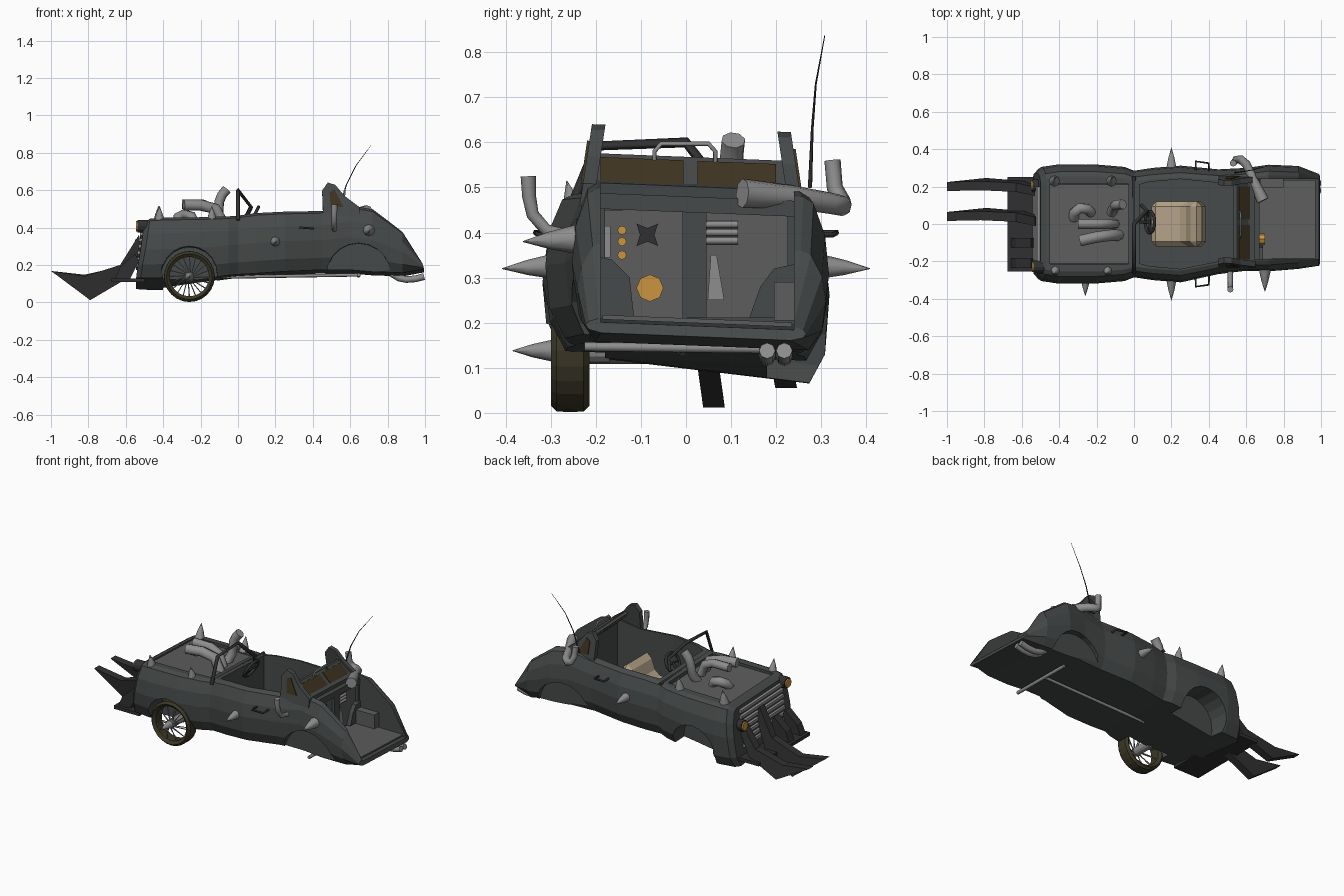
import bpy, bmesh, math
from mathutils import Vector

if "Cube" in bpy.data.objects:
    bpy.data.objects.remove(bpy.data.objects["Cube"])

def mat(name, *c):
    m = bpy.data.materials.new(name)
    m.diffuse_color = (*c, 1)
    m.use_nodes = True
    m.node_tree.nodes["Principled BSDF"].inputs["Base Color"].default_value = m.diffuse_color
    return m
DARK, BLACK = mat("dark_paint", .062, .068, .068), mat("black_steel", .03, .03, .032)
STEEL, PANEL = mat("steel", .27, .27, .27), mat("panel_grey", .11, .11, .11)
TYRE, GLASS = mat("rubber", .045, .04, .02), mat("brown_glass", .05, .035, .015)
GOLD, TAN = mat("amber", .6, .3, .05), mat("tan_hide", .45, .36, .24)

def finish(name, bm, m):
    bmesh.ops.recalc_face_normals(bm, faces=bm.faces)
    me = bpy.data.meshes.new(name)
    bm.to_mesh(me); bm.free()
    ob = bpy.data.objects.new(name, me)
    bpy.context.collection.objects.link(ob)
    if m: me.materials.append(m)
    return ob

def loft(name, rings, m, closed=False):
    bm = bmesh.new()
    vs = [[bm.verts.new(p) for p in r] for r in rings]
    n = len(vs[0])
    for a, b in zip(vs, vs[1:] + ([vs[0]] if closed else [])):
        for i in range(n):
            bm.faces.new((a[i], a[(i+1) % n], b[(i+1) % n], b[i]))
    if not closed:
        bm.faces.new(vs[0]); bm.faces.new(vs[-1][::-1])
    return finish(name, bm, m)

def prism(name, pts, axis, lo, hi, m=None):
    put = {'x': lambda p, t: (t, p[0], p[1]), 'y': lambda p, t: (p[0], t, p[1]),
           'z': lambda p, t: (p[0], p[1], t)}[axis]
    return loft(name, [[put(p, t) for p in pts] for t in (lo, hi)], m)

def box(name, x0, x1, y0, y1, z0, z1, m=None):
    return prism(name, [(x0, y0), (x1, y0), (x1, y1), (x0, y1)], 'z', z0, z1, m)

def circle(cx, cy, r, n):
    return [(cx + r*math.cos(2*math.pi*i/n), cy + r*math.sin(2*math.pi*i/n)) for i in range(n)]

def tube(name, pts, r, m=STEEL, radii=None, res=2, cyclic=False):
    cu = bpy.data.curves.new(name, 'CURVE')
    cu.dimensions = '3D'; cu.bevel_depth = r; cu.bevel_resolution = res; cu.use_fill_caps = True
    sp = cu.splines.new('POLY'); sp.points.add(len(pts)-1); sp.use_cyclic_u = cyclic
    for i, p in enumerate(pts):
        sp.points[i].co = (*p, 1)
        sp.points[i].radius = radii[i] if radii else 1
    cu.materials.append(m)
    ob = bpy.data.objects.new(name, cu)
    bpy.context.collection.objects.link(ob)
    bpy.ops.object.select_all(action='DESELECT')
    ob.select_set(True); bpy.context.view_layer.objects.active = ob
    bpy.ops.object.convert(target='MESH')

def spike(name, base, tip, r=.028):
    b, t = Vector(base), Vector(tip)
    tube(name, [b, b.lerp(t, .5), t], r, STEEL, [1, .6, .03])

def cut(ob, cutter):
    cutter.hide_render = True
    md = ob.modifiers.new("cut", 'BOOLEAN')
    md.operation = 'DIFFERENCE'; md.solver = 'EXACT'; md.object = cutter
    bpy.context.view_layer.objects.active = ob
    bpy.ops.object.modifier_apply(modifier=md.name)
    bpy.data.objects.remove(cutter)

# Body shell: x at bottom, x at top, bottom z, top z, half width, y offset
secs = [(-.545, -.5, .1, .42, .275, 0), (-.52, -.47, .1, .438, .305, 0), (-.42, -.4, .098, .443, .318, 0),
        (-.2, -.2, .115, .445, .318, 0), (-.05, -.05, .135, .45, .305, 0), (0, 0, .14, .455, .285, 0),
        (.1, .1, .145, .468, .3, 0), (.25, .25, .155, .475, .312, 0), (.45, .45, .165, .48, .28, .012),
        (.6, .6, .165, .51, .275, .025), (.72, .72, .155, .49, .285, .032), (.88, .88, .15, .37, .275, .035),
        (.995, .985, .17, .203, .245, .022)]
half = [(.86, 0), (.97, .2), (1, .5), (.97, .75), (.88, .96), (.8, 1)]
prof = half + [(-a, b) for a, b in reversed(half)]
body = loft("body", [[(xb+(xt-xb)*fz, cy+w*fy, zb+(zt-zb)*fz) for fy, fz in prof]
                     for xb, xt, zb, zt, w, cy in secs], DARK)

# Openings: cockpit, cargo bed, engine bay and wheel arches
cut(body, prism("c", [(.03, -.21), (.08, -.225), (.25, -.24), (.45, -.2), (.6, -.185),
                      (.6, .225), (.45, .22), (.25, .24), (.08, .225), (.03, .21)], 'z', .2, .9))
cut(body, prism("c", [(.64, .205), (1.1, .19), (1.1, .8), (.68, .8), (.64, .46)], 'y', -.19, .24))
cut(body, box("c", -.45, -.03, -.215, .215, .42, .7))
for x, z, r, lo, hi in ((-.26, .14, .148, -.5, -.18), (-.26, .14, .148, .18, .5),
                        (.645, .135, .172, -.5, -.212), (.645, .135, .172, .267, .5)):
    cut(body, prism("c", circle(x, z, r, 20), 'y', lo, hi))

# Engine bay floor, bed floor and bed corner boxes
box("engine_cover", -.45, -.03, -.21, .21, .415, .43, PANEL)
box("bed_floor", .645, .97, -.185, .235, .2, .21, PANEL)
box("bed_step", .66, .8, .195, .242, .205, .29, PANEL)

# Bed front wall with its frame, corner braces and hung tools
box("bed_wall", .636, .65, -.185, .235, .21, .45, PANEL)
for y0, y1 in ((-.008, .045), (-.2, -.18), (.225, .245)):
    box("wall_post", .645, .668, y0, y1, .21, .46, DARK)
box("wall_beam", .615, .672, -.2, .245, .445, .48, DARK)
prism("bed_brace", [(-.19, .345), (-.165, .34), (-.125, .3), (-.115, .21), (-.19, .21)], 'x', .648, .69, DARK)
prism("bed_brace", [(.14, .21), (.165, .28), (.195, .32), (.24, .33), (.24, .21)], 'x', .648, .675, DARK)
prism("amber_drum", circle(-.08, .277, .03, 8), 'x', .65, .7, GOLD)
for z in (.35, .38, .405):
    prism("wall_dial", circle(-.142, z, .01, 8), 'x', .648, .66, GOLD)
prism("star_patch", [(-.11, .42), (-.085, .41), (-.062, .42), (-.07, .395), (-.062, .37),
                     (-.085, .38), (-.11, .37), (-.102, .395)], 'x', .648, .657, BLACK)
box("wall_plate", .648, .66, -.183, -.168, .345, .415, STEEL)
for z in (.382, .4, .418):
    tube("wall_canister", [(.66, .045, z), (.66, .115, z)], .008)
prism("hung_tool", [(.048, .25), (.085, .25), (.068, .35), (.055, .35)], 'x', .65, .665, STEEL)

# Rear roof stub: leaning pillars, slanted window frame, side and rear panes
side = [(.455, .45), (.45, .59), (.48, .632), (.52, .62), (.57, .56), (.65, .5), (.65, .45)]
pane = [(.495, .5), (.49, .58), (.515, .595), (.565, .5)]
lean = lambda pts, s, y: [(x, .012 + s*(y - .15*(z-.45)), z) for x, z in pts]
for s in (-1, 1):
    loft("roof_pillar", [lean(side, s, .218), lean(side, s, .248)], DARK)
    loft("side_window", [lean(pane, s, .23), lean(pane, s, .253)], GLASS)
prism("rear_window_frame", [(.53, .565), (.55, .568), (.645, .475), (.63, .46)], 'y', -.21, .22, DARK)
for y0, y1 in ((-.19, -.005), (.025, .2)):
    prism("rear_window", [(.538, .545), (.565, .56), (.635, .492), (.62, .47)], 'y', y0, y1, GLASS)
tube("roof_handle", [(.56, -.07, .55), (.57, -.07, .58), (.57, -.055, .597), (.57, .05, .597),
                     (.57, .065, .58), (.56, .065, .55)], .005)

# Seat and steering wheel
seat = prism("seat", [(.1, .2), (.09, .28), (.27, .3), (.31, .41), (.36, .42), (.385, .2)], 'y', -.12, .12, TAN)
bv = seat.modifiers.new("soft", 'BEVEL'); bv.width = .045; bv.segments = 1
rim = [(.085 + .025*c, .01 + .058*s, .46 + .05*c) for c, s in circle(0, 0, 1, 14)]
tube("steering_wheel", rim, .009, BLACK, cyclic=True)
tube("steering_column", [(.03, .01, .4), (.085, .01, .46)], .008, BLACK)
tube("steering_spoke", [rim[4], (.085, .01, .46), rim[10]], .006, BLACK)

# Bent windscreen frame and cowl bar
tube("windscreen_frame", [(0, -.26, .44), (0, -.2, .592), (0, 0, .6), (.07, .07, .51), (.04, .1, .45)], .012, BLACK, res=0)
tube("cowl_bar", [(0, -.255, .455), (0, .255, .44)], .012, BLACK, res=0)

# Hood pipes and stack
tube("hood_pipe", [(-.3, 0, .525), (-.19, 0, .525), (-.13, 0, .5), (-.1, 0, .42)], .026)
tube("hood_pipe", [(-.29, -.09, .52), (-.2, -.07, .52), (-.12, -.06, .5), (-.08, -.06, .42)], .03)
tube("hood_stack", [(-.12, .06, .42), (-.105, .09, .47), (-.1, .1, .54), (-.085, .102, .575), (-.06, .105, .605)], .027)
tube("intake_pipe", [(-.32, .03, .42), (-.32, .06, .455), (-.29, .085, .47), (-.25, .08, .46), (-.23, .06, .42)], .028)

# Side horns behind the cockpit, and the antenna
tube("horn_right", [(.515, -.25, .39), (.515, -.31, .405), (.515, -.34, .44), (.515, -.348, .48), (.515, -.35, .525)],
     .014, radii=[1, 1, 1, 1.1, 1.2])
tube("horn_left", [(.53, .325, .56), (.535, .33, .5), (.545, .345, .47), (.57, .345, .46), (.6, .32, .465),
                   (.64, .23, .48), (.69, .125, .487)], .02, radii=[.9, .9, 1, 1.2, 1.2, 1.3, 1.65])
tube("antenna", [(.54, .275, .5), (.58, .28, .63), (.63, .288, .73), (.71, .308, .838)], .003, BLACK, [1.6, 1, .7, .3], 1)

# Spikes on hood and flanks, door handles
for x, y in ((-.425, .23), (-.12, .23), (-.42, -.245), (-.14, -.245)):
    spike("hood_spike", (x, y, .425), (x, y*1.08, .515), .03)
for s in (-1, 1):
    spike("side_spike", (.2, s*.295, .325), (.2, s*.408, .32))
    tube("door_handle", [(.33, s*.28, .4), (.33, s*.335, .4), (.4, s*.325, .395), (.4, s*.27, .395)], .006, BLACK, res=1)
spike("side_spike", (.7, -.245, .385), (.7, -.362, .38), .032)

# Front wheel: revolved tyre, spokes and spiked hub
wx, wy, wz = -.26, -.257, .138
sect = [(.105, -.03), (.122, -.043), (.135, -.03), (.136, 0), (.135, .03), (.122, .043), (.105, .03)]
loft("front_tyre", [[(wx + r*c, wy + y, wz + r*s) for r, y in sect] for c, s in circle(0, 0, 1, 24)], TYRE, True)
for i, (c, s) in enumerate(circle(0, 0, 1, 20)):
    c2, s2 = math.cos(2*math.pi*(i+1)/20), math.sin(2*math.pi*(i+1)/20)
    tube("wheel_spoke", [(wx + .02*c, wy - .033, wz + .02*s), (wx + .108*c2, wy + .02*(-1)**i, wz + .108*s2)], .003, res=0)
prism("wheel_hub", circle(wx, wz, .026, 12), 'y', -.3, -.17, STEEL)
spike("hub_spike", (wx, -.298, wz), (wx, -.385, wz), .024)

# Rear axle, drive shaft and twin exhausts
tube("rear_axle", [(.645, -.225, .147), (.645, .17, .142)], .01)
tube("drive_shaft", [(-.08, -.01, .135), (.645, 0, .147)], .009)
for y in (.18, .218):
    tube("exhaust", [(.82, y, .155), (.86, y, .13), (.9, y, .122), (.95, y, .126), (.995, y, .138)], .018)

# Grille slats and mismatched headlights
for i in range(7):
    z = .18 + .034*i
    box("grille_slat", -.559 + (z-.08)*.13, -.5, -.21, .2, z, z+.018, STEEL)
for y, z, x in ((-.23, .407, -.545), (.205, .308, -.552)):
    prism("headlight_shell", circle(y, z, .034, 12), 'x', x+.008, x+.07, BLACK)
    prism("headlight_lens", circle(y, z, .027, 12), 'x', x, x+.02, GOLD)

# Ram: shelf plate, low stubs and two long tusks with the left one set higher
box("ram_plate", -.675, -.5, -.255, .25, .108, .128, BLACK)
tusk = [(-1, .168), (-.82, .14), (-.63, .2), (-.53, .36), (-.515, .3), (-.59, .13), (-.79, .012)]
for y, k in ((.04, 1), (.2, .72)):
    loft("ram_tusk", [[(x, y + o + (.17-z)*.14, .168 + (z-.168)*k) for x, z in tusk] for o in (-.024, .024)], BLACK)
for y in (-.21, -.1):
    prism("ram_stub", [(-.66, .12), (-.63, .19), (-.55, .26), (-.53, .22), (-.58, .12)], 'y', y-.025, y+.025, BLACK)

# The bodywork sags toward its left side, most of all at the front apron
for ob in bpy.data.objects:
    if ob.name.split('.')[0] in ("body", "engine_cover", "bed_floor", "wall_beam", "roof_pillar", "side_window",
                                 "rear_window", "rear_window_frame", "grille_slat"):
        for v in ob.data.vertices:
            k = .12 if v.co.x < -.38 and v.co.z < .18 else .04
            v.co.z -= k*v.co.y
